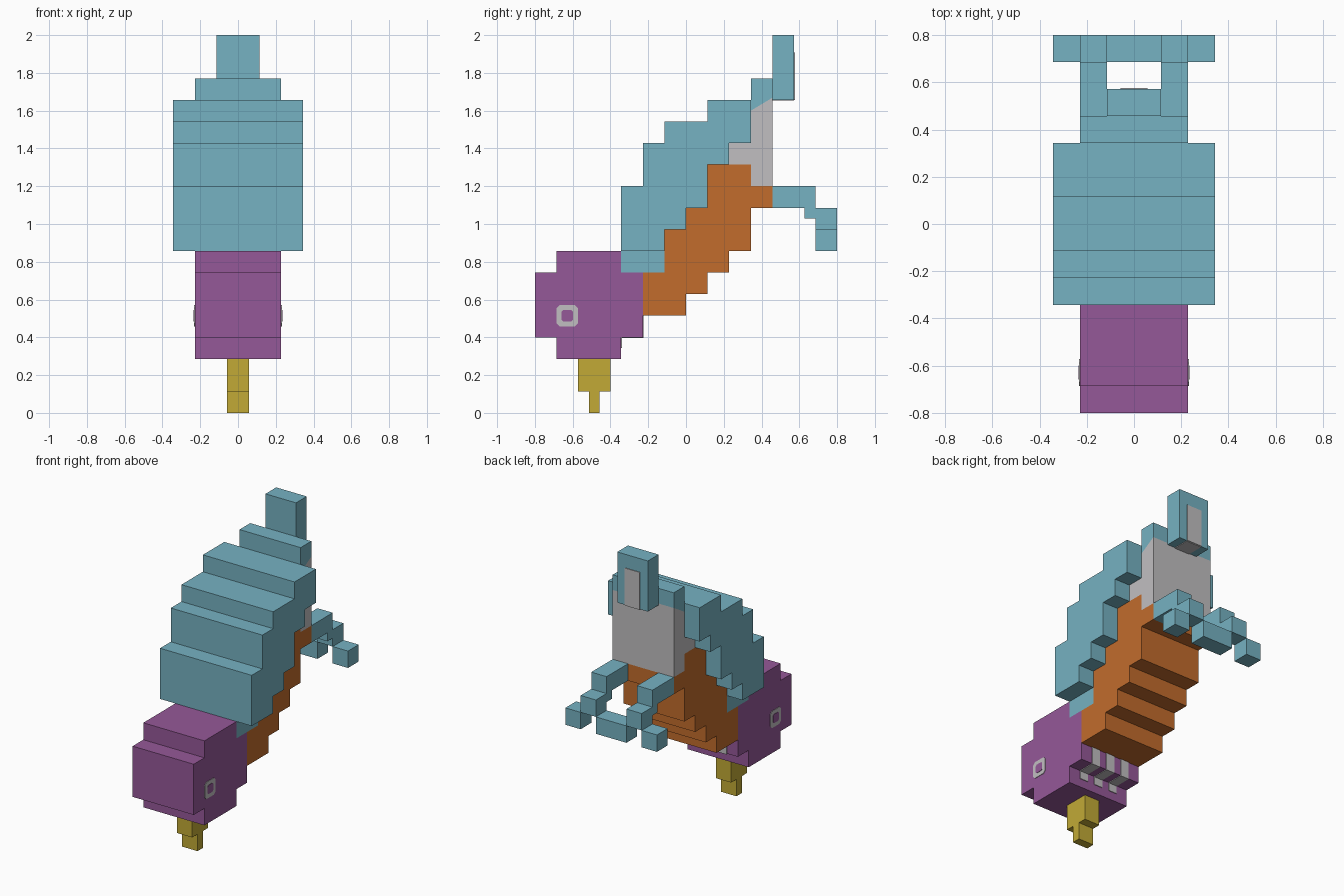
import bpy
import bmesh

U = 2 / 35  # one grid step; the model is 35 steps tall

if "Cube" in bpy.data.objects:
    bpy.data.objects.remove(bpy.data.objects["Cube"], do_unlink=True)


def material(name, r, g, b):
    """Flat material from display values, stored as linear."""
    colour = [((c / 255 + 0.055) / 1.055) ** 2.4 for c in (r, g, b)] + [1]
    mat = bpy.data.materials.new(name)
    mat.use_nodes = True
    mat.diffuse_color = colour
    bsdf = mat.node_tree.nodes["Principled BSDF"]
    bsdf.inputs["Base Color"].default_value = colour
    bsdf.inputs["Roughness"].default_value = 0.9
    return mat


TEAL = material("teal", 118, 178, 194)
PURPLE = material("purple", 149, 88, 152)
ORANGE = material("orange", 194, 108, 44)
YELLOW = material("yellow", 194, 170, 54)
GREY = material("light grey", 193, 191, 193)


def profile(name, points, x0, x1, mat):
    """Extrude a side profile of (y, z) points from x0 to x1."""
    bm = bmesh.new()
    side = bm.faces.new([bm.verts.new((x0 * U, y * U, z * U)) for y, z in points])
    ext = bmesh.ops.extrude_face_region(bm, geom=[side], use_keep_orig=True)
    verts = [v for v in ext["geom"] if isinstance(v, bmesh.types.BMVert)]
    bmesh.ops.translate(bm, verts=verts, vec=((x1 - x0) * U, 0, 0))
    bmesh.ops.recalc_face_normals(bm, faces=bm.faces)
    mesh = bpy.data.meshes.new(name)
    bm.to_mesh(mesh)
    bm.free()
    mesh.materials.append(mat)
    obj = bpy.data.objects.new(name, mesh)
    bpy.context.collection.objects.link(obj)
    return obj


def box(name, x0, x1, y0, y1, z0, z1, mat):
    return profile(name, [(y0, z0), (y1, z0), (y1, z1), (y0, z1)], x0, x1, mat)


def octagon(y, z, r, cut):
    """Square of half size r with clipped corners."""
    c = r - cut
    ring = [(-c, -r), (c, -r), (r, -c), (r, c), (c, r), (-c, r), (-r, c), (-r, -c)]
    return [(y + a, z + b) for a, b in ring]


# Head and beak
profile("head", [(-12, 5), (-6, 5), (-6, 7), (-4, 7), (-4, 13), (-6, 13), (-6, 15),
                 (-12, 15), (-12, 13), (-14, 13), (-14, 7), (-12, 7)], -4, 4, PURPLE)
profile("beak", [(-10, 5), (-10, 2), (-9, 2), (-9, 0), (-8, 0), (-8, 2),
                 (-7, 2), (-7, 5)], -1, 1, YELLOW)

# Stepped belly
profile("belly", [(-4, 9), (0, 9), (0, 11), (2, 11), (2, 13), (4, 13), (4, 15),
                  (6, 15), (6, 19), (8, 19), (8, 21), (6, 21), (6, 23), (2, 23),
                  (2, 19), (0, 19), (0, 17), (-2, 17), (-2, 13), (-4, 13)],
        -4, 4, ORANGE)

# Wings and back, one wide stepped shell, with the nape below it
profile("wings", [(-6, 15), (-2, 15), (-2, 17), (0, 17), (0, 19), (2, 19), (2, 23),
                  (4, 23), (4, 25), (6, 25), (6, 29), (2, 29), (2, 27), (-2, 27),
                  (-2, 25), (-4, 25), (-4, 21), (-6, 21)], -6, 6, TEAL)
box("nape", -4, 4, -6, -2, 13, 15, TEAL)

# Rump and tail
profile("rump", [(4, 23), (6, 23), (6, 21), (8, 21), (8, 29.2), (7, 28.6), (6, 28),
                 (6, 25), (4, 25)], -4, 4, GREY)
profile("rump_cap", [(6, 28), (7, 28.6), (8, 29.2), (8, 31), (6, 31)], -4, 4, TEAL)
box("tail", -2, 2, 8, 10, 29, 35, TEAL)
T = 0.08  # thickness of painted plates, in grid steps
box("tail_stripe", -1, 1, 10 - T, 10 + T, 29, 33.4, GREY)
box("tail_under_stripe", -1, 1, 8, 10, 29 - T, 29 + T, GREY)

# Throat stripes following the step under the head
for i, x in enumerate((-2, 0, 2)):
    x0, x1 = x - 0.55, x + 0.55
    box(f"throat_stripe_upper_{i}", x0, x1, -4 - T, -4 + T, 7 - T, 9, GREY)
    box(f"throat_stripe_under_{i}", x0, x1, -6, -4, 7 - T, 7 + T, GREY)
    box(f"throat_stripe_lower_{i}", x0, x1, -6 - T, -6 + T, 6, 7, GREY)

# Mirrored eyes, legs and outer toes
for side, s in (("left", 1), ("right", -1)):
    profile(f"{side}_eye_ring", octagon(-11, 9, 1, 0.3), s * 3.95, s * 4.06, GREY)
    profile(f"{side}_eye_centre", octagon(-11, 9, 0.52, 0.15), s * 3.95, s * 4.1, PURPLE)
    profile(f"{side}_leg", [(8, 19), (11, 19), (11, 18), (12, 18), (12, 17), (14, 17),
                            (14, 19), (12, 19), (12, 21), (8, 21)], s * 2, s * 4, TEAL)
    box(f"{side}_outer_toe", s * 4, s * 6, 12, 14, 15, 17, TEAL)
box("inner_toes", -2, 2, 12, 14, 15, 17, TEAL)
